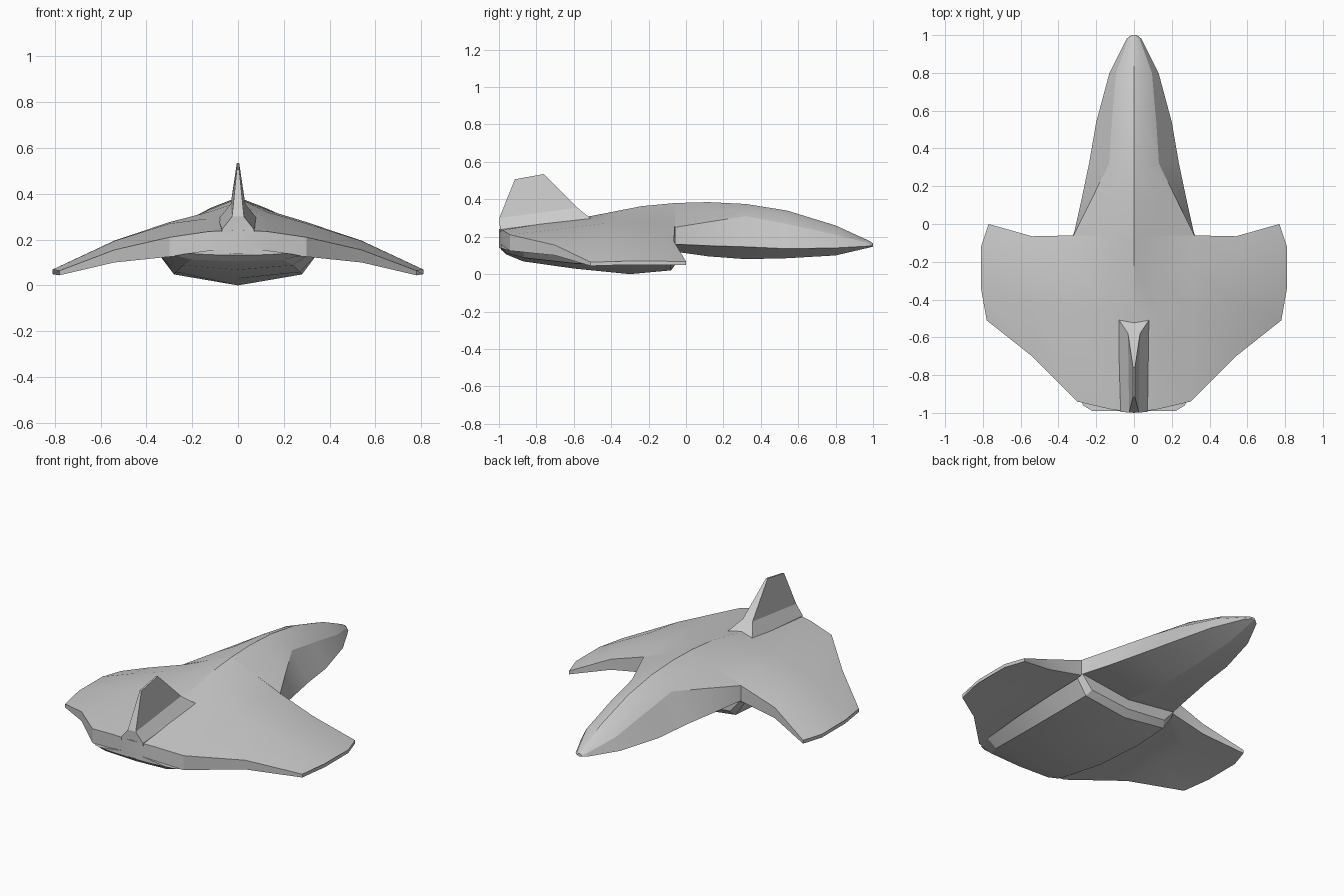
import bpy, bmesh, math

if "Cube" in bpy.data.objects:
    bpy.data.objects.remove(bpy.data.objects["Cube"])


def loft(name, rings):
    """Skin a list of equal-length closed rings and cap both ends."""
    bm = bmesh.new()
    vr = [[bm.verts.new(p) for p in r] for r in rings]
    n = len(rings[0])
    for a, b in zip(vr, vr[1:]):
        for i in range(n):
            j = (i + 1) % n
            bm.faces.new((a[i], a[j], b[j], b[i]))
    bm.faces.new(vr[0])
    bm.faces.new(vr[-1])
    bmesh.ops.remove_doubles(bm, verts=bm.verts, dist=1e-5)
    bmesh.ops.recalc_face_normals(bm, faces=bm.faces)
    me = bpy.data.meshes.new(name)
    bm.to_mesh(me)
    bm.free()
    ob = bpy.data.objects.new(name, me)
    bpy.context.collection.objects.link(ob)
    bpy.ops.object.select_all(action='DESELECT')
    ob.select_set(True)
    bpy.context.view_layer.objects.active = ob
    bpy.ops.object.shade_smooth_by_angle(angle=math.radians(18))
    return ob


def mirrored(y, top, sides, bottom):
    """Symmetric section at y: top centre, right side points, bottom centre."""
    right = [(x, y, z) for x, z in sides]
    left = [(-x, y, z) for x, z in reversed(sides)]
    return [(0, y, top)] + right + [(0, y, bottom)] + left


# Nose: rounded top, ridge line, sloping side, shallow keel
nose = [
    (1.00, .165, [(.006, .164), (.012, .160), (.015, .152)], .147),
    (.98, .178, [(.015, .175), (.030, .165), (.040, .150)], .142),
    (.80, .260, [(.050, .242), (.095, .210), (.130, .140)], .100),
    (.54, .340, [(.060, .318), (.118, .268), (.200, .136)], .085),
    (.32, .375, [(.065, .352), (.132, .310), (.238, .146)], .080),
    (.12, .385, [(.120, .338), (.230, .279), (.280, .152)], .095),
    (-.06, .380, [(.130, .328), (.320, .250), (.320, .160)], .120),
]
loft("nose", [mirrored(*s) for s in nose])

# Wings: chord sections from centre to tip; top points front to back,
# then the lower z at the back and at the front
wing = [
    (0, [(-.06, .380), (-.24, .363), (-.50, .312), (-1.0, .242)], .140, .120),
    (.13, [(-.06, .328), (-.24, .320), (-.48, .292), (-.98, .235)], .133, .135),
    (.30, [(-.06, .256), (-.22, .276), (-.44, .270), (-.94, .210)], .125, .160),
    (.54, [(-.065, .175), (-.21, .195), (-.42, .194), (-.70, .155)], .100, .112),
]
tip = [(.77, 0, .068), (.81, -.12, .069), (.81, -.34, .069), (.78, -.51, .064)]


def chord(x, top, back_z, front_z):
    (y0, _), (y1, _) = top[0], top[-1]
    under = [(x, y, front_z + (back_z - front_z) * (y - y0) / (y1 - y0))
             for y, _ in reversed(top)]
    return [(x, y, z) for y, z in top] + under


half = [chord(*s) for s in wing]
half.append(tip + [(x, y, z - .02) for x, y, z in reversed(tip)])
other = [[(-x, y, z) for x, y, z in r] for r in reversed(half[1:])]
loft("wings", other + half)

# Belly hull below the wings
belly = [
    (-.05, [(.320, .160), (.255, .085)], .060),
    (-.08, [(.330, .142), (.272, .055)], .020),
    (-.30, [(.340, .128), (.280, .048)], .000),
    (-.60, [(.332, .122), (.270, .058)], .030),
    (-.87, [(.300, .128), (.240, .088)], .068),
    (-.96, [(.270, .130), (.200, .112)], .105),
    (-.99, [(.220, .140), (.120, .134)], .132),
]
loft("belly", [mirrored(y, .17, s, b) for y, s, b in belly])

# Tail fin: (half width, y, z) at front and rear of each level
fin = [
    ((.088, -.50, .270), (.072, -.995, .225)),
    ((.085, -.50, .290), (.070, -.995, .245)),
    ((.032, -.58, .355), (.026, -.998, .300)),
    ((.005, -.76, .535), (.005, -.915, .507)),
]
loft("tail_fin", [[(fx, fy, fz), (-fx, fy, fz), (-rx, ry, rz), (rx, ry, rz)]
                  for (fx, fy, fz), (rx, ry, rz) in fin])
